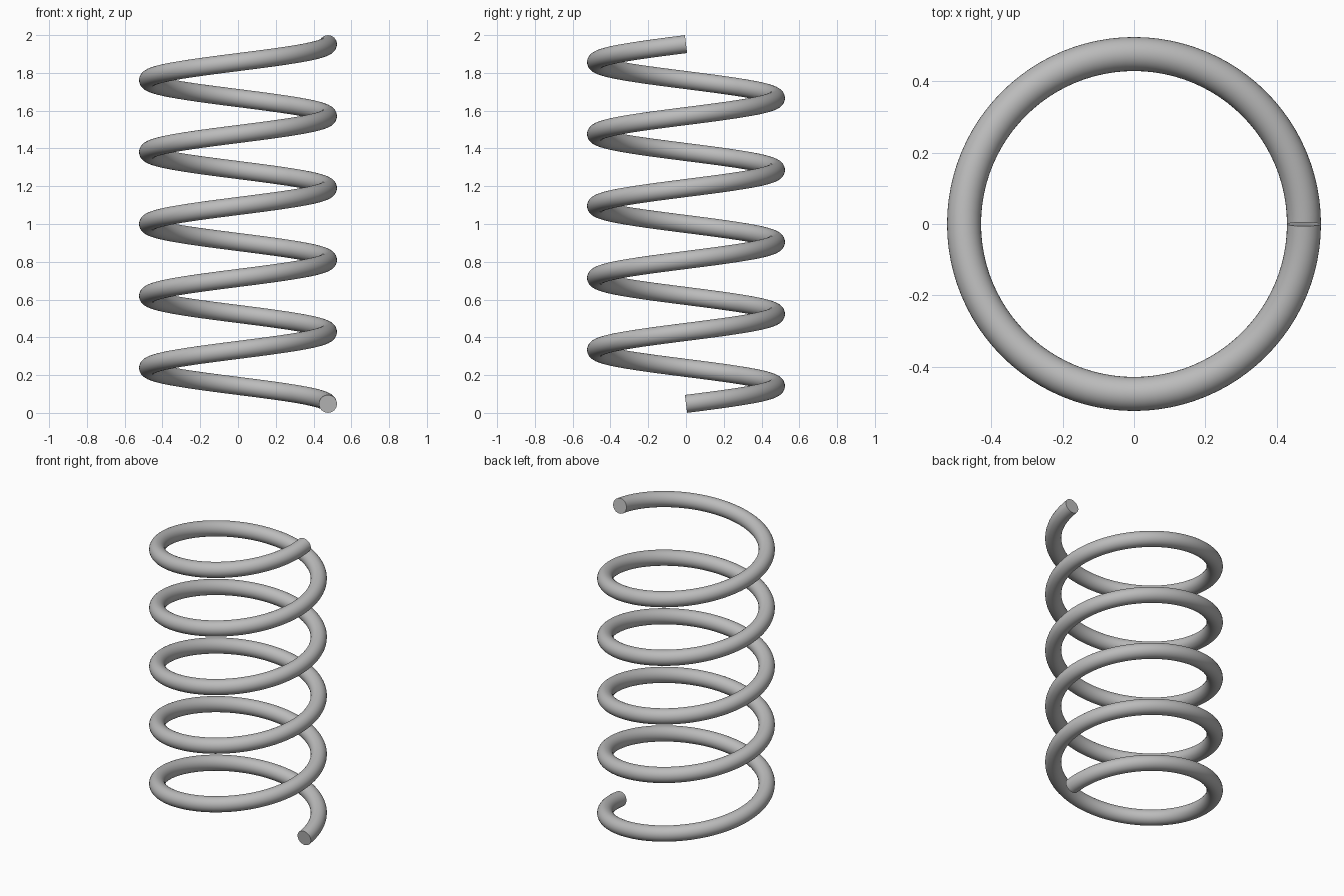
import bpy
import bmesh
from math import pi, cos, sin
from mathutils import Vector

cube = bpy.data.objects.get("Cube")
if cube:
    bpy.data.objects.remove(cube, do_unlink=True)

UNIT = 1 / 2.1              # coil radius
WIRE = 0.1 * UNIT           # wire radius
PITCH = 0.8 * UNIT          # rise per turn
TURNS, STEPS, SIDES = 5, 96, 32

# Steel grey material
steel = bpy.data.materials.new("steel_grey")
steel.use_nodes = True
colour = (0.5, 0.5, 0.5, 1)
steel.diffuse_color = colour
steel.node_tree.nodes["Principled BSDF"].inputs["Base Color"].default_value = colour


def wire_ring(bm, angle):
    """Circle of vertices square to the helix at the given angle."""
    radial = Vector((cos(angle), sin(angle), 0))
    tangent = Vector((-sin(angle) * UNIT, cos(angle) * UNIT, PITCH / (2 * pi))).normalized()
    normal = radial.cross(tangent)
    centre = radial * UNIT + Vector((0, 0, WIRE + PITCH * angle / (2 * pi)))
    turns = [2 * pi * i / SIDES for i in range(SIDES)]
    return [bm.verts.new(centre + WIRE * (radial * cos(t) + normal * sin(t))) for t in turns]


# Sweep the wire section up the helix and close both cut ends
bm = bmesh.new()
rings = [wire_ring(bm, 2 * pi * i / STEPS) for i in range(TURNS * STEPS + 1)]
for low, high in zip(rings, rings[1:]):
    for i in range(SIDES):
        j = (i + 1) % SIDES
        bm.faces.new((low[i], low[j], high[j], high[i]))
bm.faces.new(rings[0])
bm.faces.new(rings[-1])
bmesh.ops.recalc_face_normals(bm, faces=bm.faces)

mesh = bpy.data.meshes.new("coil_spring")
bm.to_mesh(mesh)
bm.free()
mesh.materials.append(steel)
spring = bpy.data.objects.new("coil_spring", mesh)
bpy.context.collection.objects.link(spring)

# Smooth wire with sharp cut ends
bpy.context.view_layer.objects.active = spring
spring.select_set(True)
bpy.ops.object.shade_smooth_by_angle(angle=pi / 6)
